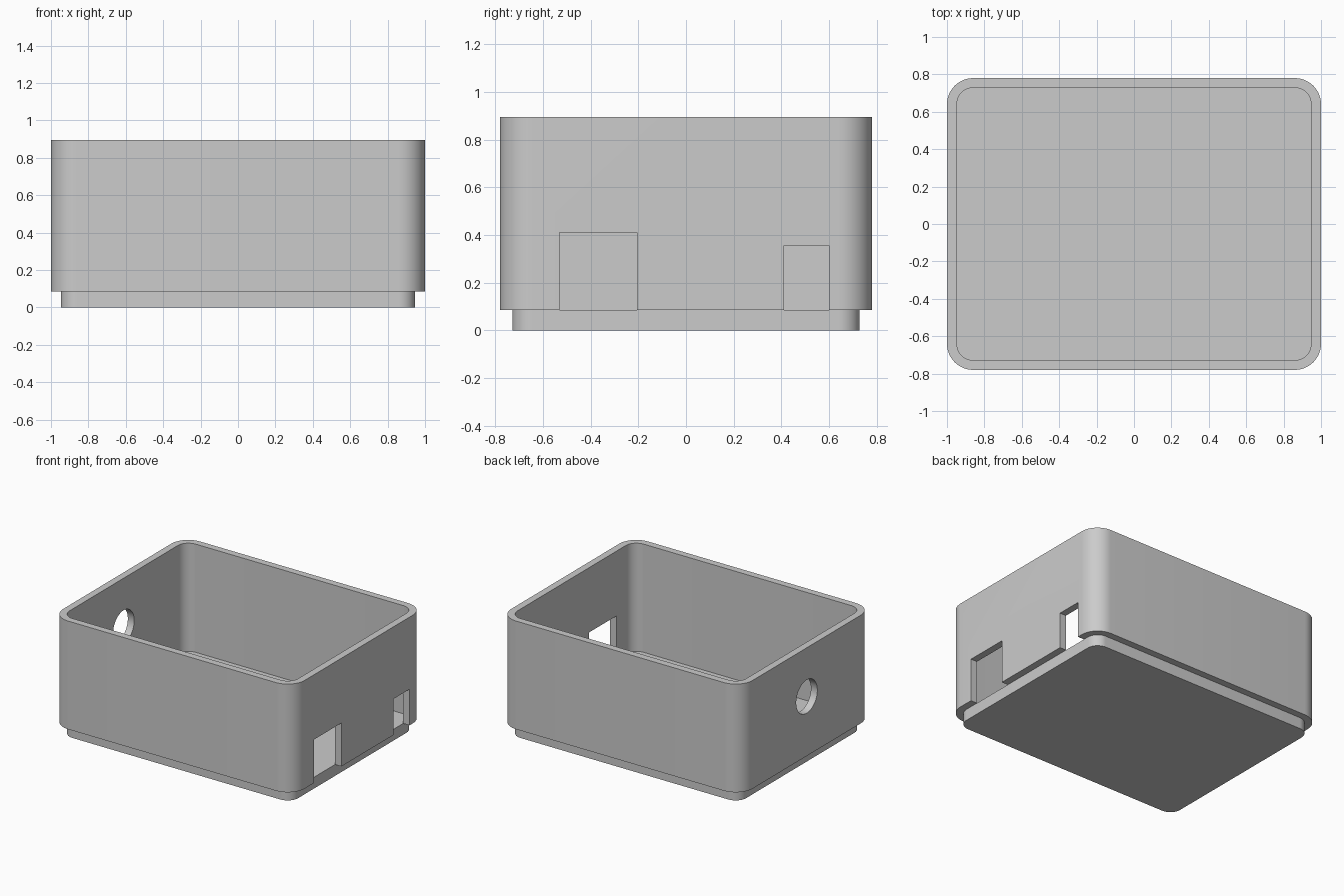
import bpy
import math
from mathutils import Vector

cube = bpy.data.objects.get("Cube")
if cube:
    bpy.data.objects.remove(cube, do_unlink=True)

# Main dimensions
OUTER = (1.0, 0.78, 0.14)      # half length, half depth, corner radius
INNER = (0.947, 0.728, 0.087)
FLOOR, TOP = 0.085, 0.895
STEPS = 12

grey = bpy.data.materials.new("plain grey")
grey.use_nodes = True
colour = (0.6, 0.6, 0.6, 1)
grey.diffuse_color = colour
grey.node_tree.nodes["Principled BSDF"].inputs["Base Color"].default_value = colour


def rounded_loop(size, z):
    """Points of a rounded rectangle, counter-clockwise."""
    hx, hy, r = size
    points = []
    for corner, (sx, sy) in enumerate([(1, 1), (-1, 1), (-1, -1), (1, -1)]):
        for i in range(STEPS + 1):
            a = math.pi / 2 * (corner + i / STEPS)
            points.append(Vector((sx * (hx - r) + r * math.cos(a),
                                  sy * (hy - r) + r * math.sin(a), z)))
    return points


def loft(name, loops, closed):
    """Skin a stack of loops; join the last to the first or cap both ends."""
    n, count = len(loops[0]), len(loops)
    faces = []
    for k in range(count if closed else count - 1):
        a, b = k * n, (k + 1) % count * n
        faces += [(a + i, a + (i + 1) % n, b + (i + 1) % n, b + i) for i in range(n)]
    if not closed:
        faces += [tuple(reversed(range(n))), tuple(range((count - 1) * n, count * n))]
    mesh = bpy.data.meshes.new(name)
    mesh.from_pydata([p for loop in loops for p in loop], [], faces)
    mesh.materials.append(grey)
    obj = bpy.data.objects.new(name, mesh)
    bpy.context.collection.objects.link(obj)
    return obj


def activate(obj):
    bpy.ops.object.select_all(action="DESELECT")
    obj.select_set(True)
    bpy.context.view_layer.objects.active = obj


def cut(target, cutter):
    cutter.hide_render = True
    cutter.data.materials.append(grey)
    mod = target.modifiers.new("opening", "BOOLEAN")
    mod.operation = "DIFFERENCE"
    mod.solver = "EXACT"
    mod.object = cutter
    activate(target)
    bpy.ops.object.modifier_apply(modifier=mod.name)
    bpy.data.objects.remove(cutter, do_unlink=True)


# Base plate, set in from the walls
base = loft("base_plate", [rounded_loop(INNER, 0), rounded_loop(INNER, FLOOR)], False)

# Wall ring, open at the top
walls = loft("box_walls", [rounded_loop(OUTER, FLOOR), rounded_loop(OUTER, TOP),
                           rounded_loop(INNER, TOP), rounded_loop(INNER, FLOOR)], True)

# Two rectangular notches rising from the lower edge of the left wall
for y0, y1, z1 in [(-0.53, -0.205, 0.41), (0.41, 0.60, 0.355)]:
    z0 = FLOOR - 0.1
    bpy.ops.mesh.primitive_cube_add(size=1, location=(0.97, (y0 + y1) / 2, (z0 + z1) / 2))
    notch = bpy.context.object
    notch.scale = (0.2, y1 - y0, z1 - z0)
    bpy.context.view_layer.update()
    cut(walls, notch)

# Round cable hole in the right wall
bpy.ops.mesh.primitive_cylinder_add(vertices=48, radius=0.125, depth=0.2,
                                    location=(-0.97, 0, 0.53),
                                    rotation=(0, math.pi / 2, 0))
cut(walls, bpy.context.object)

for part in (base, walls):
    activate(part)
    bpy.ops.object.shade_smooth_by_angle(angle=math.radians(30))
